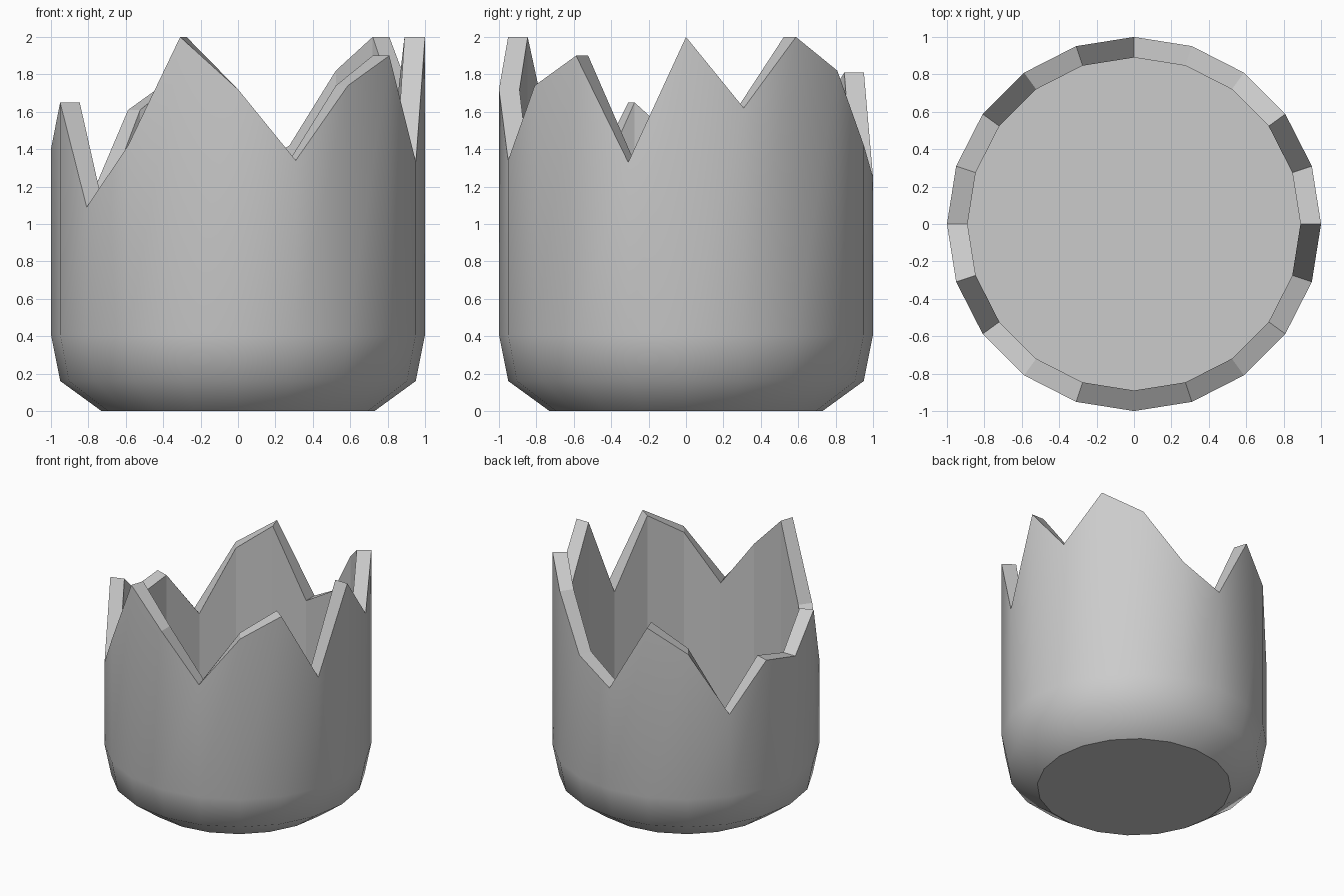
import bpy, bmesh, math

if "Cube" in bpy.data.objects:
    bpy.data.objects.remove(bpy.data.objects["Cube"])

N = 20
FLOOR_Z = 0.16
INNER_R = 0.89

# jagged rim heights, counter-clockwise from +x in 18 degree steps
RIM = [2.0, 1.62, 2.0, 1.82, 1.42, 1.25, 1.81, 1.61, 1.09, 1.47,
       1.40, 1.65, 1.09, 1.42, 2.0, 1.72, 1.34, 1.74, 1.90, 1.33]

bm = bmesh.new()


def ring(radius, heights):
    return [bm.verts.new((radius * math.cos(math.tau * i / N),
                          radius * math.sin(math.tau * i / N), z))
            for i, z in enumerate(heights)]


def bridge(a, b, smooth):
    for i in range(N):
        j = (i + 1) % N
        bm.faces.new((a[i], a[j], b[j], b[i])).smooth = smooth


# outer wall with rounded foot
base = ring(0.73, [0.0] * N)
foot = ring(0.95, [0.16] * N)
shoulder = ring(1.0, [0.41] * N)
rim_out = ring(1.0, RIM)
bridge(base, foot, True)
bridge(foot, shoulder, True)
bridge(shoulder, rim_out, True)

# broken rim, inner wall, floor and underside
rim_in = ring(INNER_R, RIM)
floor = ring(INNER_R, [FLOOR_Z] * N)
bridge(rim_out, rim_in, False)
bridge(rim_in, floor, False)
bm.faces.new(floor)
bm.faces.new(base[::-1])

# crisp edges at the base and rim only
for e in bm.edges:
    if any(not f.smooth for f in e.link_faces):
        e.smooth = False

bmesh.ops.recalc_face_normals(bm, faces=bm.faces[:])
mesh = bpy.data.meshes.new("broken_shell")
bm.to_mesh(mesh)
bm.free()
shell = bpy.data.objects.new("broken_shell", mesh)
bpy.context.collection.objects.link(shell)
